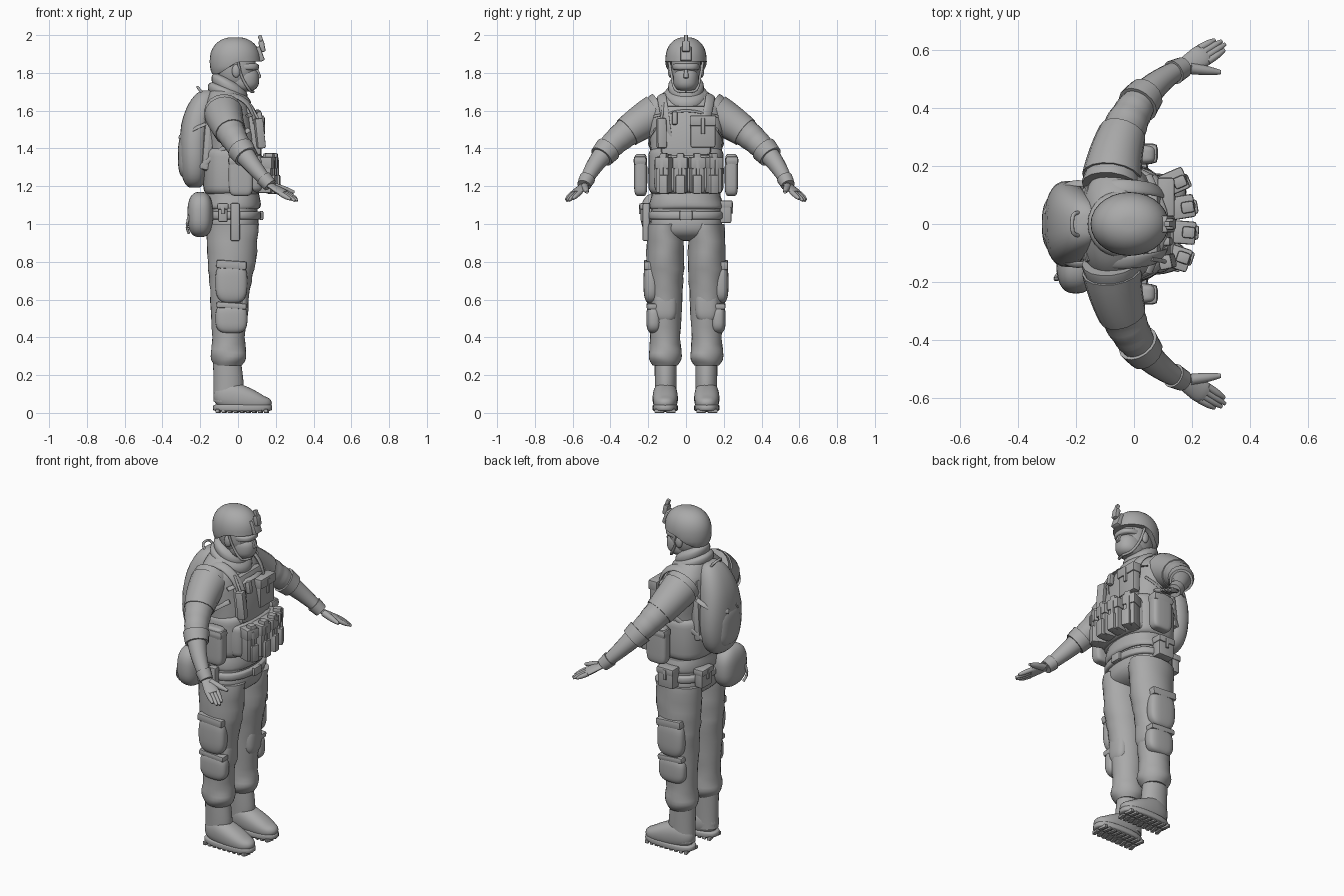
import bpy, bmesh
from math import sin, cos, pi, radians, copysign
from mathutils import Vector, Euler, Matrix

default_cube = bpy.data.objects.get("Cube")
if default_cube:
    bpy.data.objects.remove(default_cube, do_unlink=True)

grey = bpy.data.materials.new("plain grey")
grey.use_nodes = True
grey.diffuse_color = (.4, .4, .4, 1)
grey.node_tree.nodes["Principled BSDF"].inputs["Base Color"].default_value = grey.diffuse_color


def finish(name, bm):
    """Turn a bmesh into a smooth-shaded object that keeps its hard edges."""
    bmesh.ops.recalc_face_normals(bm, faces=bm.faces)
    mesh = bpy.data.meshes.new(name)
    bm.to_mesh(mesh)
    bm.free()
    mesh.materials.append(grey)
    mesh.shade_smooth()
    mesh.set_sharp_from_angle(angle=radians(40))
    obj = bpy.data.objects.new(name, mesh)
    bpy.context.collection.objects.link(obj)


def skin(name, rings):
    """Bridge rings of points and close both ends."""
    bm = bmesh.new()
    loops = [[bm.verts.new(point) for point in ring] for ring in rings]
    for low, high in zip(loops, loops[1:]):
        for j in range(len(low)):
            bm.faces.new((low[j - 1], low[j], high[j], high[j - 1]))
    bm.faces.new(loops[0])
    bm.faces.new(loops[-1])
    finish(name, bm)


def resample(rows, steps=4):
    """Smooth curve through rows of numbers."""
    result = []
    last = len(rows) - 1
    for i in range(last):
        before, start, end, after = (rows[min(max(i + k, 0), last)] for k in (-1, 0, 1, 2))
        for step in range(steps):
            t = step / steps
            result.append([b + t * (c - a + t * (2*a - 5*b + 4*c - d + t * (3*b - a - 3*c + d))) / 2
                           for a, b, c, d in zip(before, start, end, after)])
    return result + [rows[-1]]


def signed_power(value, power):
    return copysign(abs(value) ** (2 / power), value)


def outline(radius_u, radius_v, power, sides=28):
    """Points of a rounded-square outline with their angles."""
    for j in range(sides):
        angle = 2 * pi * j / sides
        yield angle, radius_u * signed_power(cos(angle), power), radius_v * signed_power(sin(angle), power)


def loft(name, rows, y=0, power=2.4, fold=0):
    """Upright body; rows are (height, centre x, radius x, radius y)."""
    rings = []
    for z, x, rx, ry in resample(rows):
        swell = lambda a: 1 + fold * (sin(z * 75 + 2 * sin(a * 2)) + .6 * sin(z * 40 - a * 3))
        rings.append([Vector((x + u * swell(a), y + v * swell(a), z)) for a, u, v in outline(rx, ry, power)])
    skin(name, rings)


def blob(name, centre, radii, power=3, edge=3, shape=None):
    """Rounded block; power squares its plan and edge squares its profile."""
    centre, (rx, ry, rz) = Vector(centre), radii
    rings = []
    for k in range(1, 20):
        tilt = pi * (k / 20 - .5)
        slim = signed_power(cos(tilt), edge)
        ring = [centre + Vector((u, v, rz * signed_power(sin(tilt), edge)))
                for a, u, v in outline(rx * slim, ry * slim, power)]
        rings.append([shape(point) for point in ring] if shape else ring)
    skin(name, rings)


def tube(name, points, radii, flat=1, side=None, fold=0):
    """Limb, finger or band along a path; side gives the wide direction."""
    path = resample([(*point, radius) for point, radius in zip(points, radii)])
    spots = [Vector(row[:3]) for row in path]
    rings = []
    for i, spot in enumerate(spots):
        along = (spots[min(i + 1, len(spots) - 1)] - spots[max(i - 1, 0)]).normalized()
        wide = side(spot, along) if side else along.cross(Vector((0, 0, 1)))
        wide = (wide - along * wide.dot(along)).normalized()
        thin = along.cross(wide)
        size = path[i][3] * (1 + fold * sin(i * 1.7))
        rings.append([spot + wide * u + thin * v for a, u, v in outline(size, size * flat, 2, 16)])
    skin(name, rings)


def cord(name, points, radius=.007):
    tube(name, points, [radius] * len(points))


def strap(name, points, width=.013):
    """A flat band lying on the torso."""
    core = Vector((0, 0, 1.4))
    tube(name, points, [width] * len(points), .35, lambda spot, along: along.cross(spot - core))


def box(name, centre, size, pitch=0, yaw=0, bevel=.01, taper=1):
    """A bevelled block; taper scales its top; turns are in degrees."""
    bm = bmesh.new()
    bmesh.ops.create_cube(bm, size=1)
    for v in bm.verts:
        if v.co.z > 0:
            v.co.xy *= taper
        v.co *= Vector(size)
    bmesh.ops.bevel(bm, geom=bm.edges[:], offset=bevel, segments=2, profile=.6, affect="EDGES")
    spin = Euler((0, radians(pitch), radians(yaw))).to_matrix().to_4x4()
    bm.transform(Matrix.Translation(centre) @ spin)
    finish(name, bm)


def pouch(name, centre, size, yaw=0):
    """A pouch with an overhanging lid and a closing tab."""
    depth, width, height = size
    centre = Vector(centre)
    out = Euler((0, 0, radians(yaw))).to_matrix() @ Vector((depth / 2, 0, 0))
    lift = Vector((0, 0, height / 3))
    box(name, centre, size, yaw=yaw)
    box(name + "_lid", centre + lift, (depth + .014, width + .01, height / 3), yaw=yaw)
    box(name + "_tab", centre + out + lift / 2, (.02, .02, height / 2), yaw=yaw, bevel=.004)


def trim_rim(point):
    """Raise the helmet's front rim above its nape."""
    drop = min(max(-point.x * 10, 0), 1)
    point.z = max(point.z, 1.86 - .065 * drop)
    return point


def lean_pack(point):
    """Narrow the pack upward and lean its top toward the shoulders."""
    rise = max(point.z - 1.42, 0)
    point.y *= 1 - rise
    point.x += .8 * rise * rise
    return point


def slope_toe(point):
    """Lower the boot from instep to toe."""
    point.z *= 1 - .42 * min(max((point.x + .04) / .18, 0), 1)
    return point


# Head, mask, eyewear and helmet
blob("skull", (-.01, 0, 1.83), (.105, .079, .12), 2, 2.2)
blob("face_mask", (.027, 0, 1.765), (.085, .068, .065), 2.2, 2.7)
blob("eyewear", (.03, 0, 1.832), (.081, .072, .02), 2.6, 4)
box("nose", (.105, 0, 1.795), (.03, .03, .05), pitch=-15, taper=.6)
loft("neck", [(1.6, -.05, .07, .07), (1.75, -.02, .06, .06)], power=2)
blob("helmet", (-.015, 0, 1.86), (.135, .11, .13), 2, 2.3, trim_rim)
box("mount_plate", (.115, 0, 1.9), (.03, .06, .08), pitch=-20)
box("mount_arm", (.127, 0, 1.94), (.03, .04, .06), pitch=-10)
box("mount_hook", (.12, 0, 1.98), (.02, .02, .04), pitch=-20, bevel=.004)

# Scarf and collar, highest at the nape
for name, height, drop, reach in (("collar", 1.66, .4, .115), ("scarf", 1.7, .5, .095)):
    blob(name, (-.045, 0, height), (reach, reach, .05), 2, 2.5,
         lambda point: point - Vector((0, 0, drop * point.x)))

# Torso, vest and belt
loft("torso", [(1, -.03, .13, .18), (1.2, -.03, .14, .185), (1.4, -.03, .135, .19), (1.54, -.05, .13, .2),
               (1.62, -.06, .12, .19), (1.68, -.07, .09, .14), (1.72, -.07, .07, .08)], fold=.006)
loft("jacket_hem", [(1.08, -.03, .14, .19), (1.1, -.03, .15, .194), (1.17, -.03, .14, .18)], fold=.008)
blob("vest", (-.03, 0, 1.28), (.155, .2, .13), 2.8, 7)
blob("pouch_panel", (.05, 0, 1.265), (.095, .17, .1), 4, 7)
blob("belt", (-.03, 0, 1.045), (.153, .2, .025), 2.4, 6)
blob("seat", (-.03, 0, 1), (.14, .19, .09), 2.4, 2.5)
box("buckle", (.125, 0, 1.045), (.02, .07, .05))
box("chest_plate", (.07, 0, 1.49), (.08, .27, .27), pitch=-9, bevel=.03, taper=.9)
box("back_plate", (-.155, 0, 1.46), (.06, .3, .36), pitch=4, bevel=.03, taper=.9)

# Row of magazine pouches fanned around the belly
for i in range(4):
    y = .145 - .087 * i
    x = .17 - 1.5 * y * y
    fan = y * 160
    pouch("magazine_pouch", (x, y, 1.26), (.075, .07, .19), fan)
    box("magazine", (x + .02, y, 1.35), (.045, .04, .05), yaw=fan)
    box("small_pouch", (x + .035, y, 1.21), (.04, .05, .1), yaw=fan)

# Chest equipment
pouch("map_pouch", (.11, .09, 1.49), (.045, .13, .17))
box("radio", (.115, -.13, 1.48), (.045, .05, .16), pitch=-6, yaw=12)
box("torch", (.115, -.06, 1.56), (.03, .03, .07), pitch=-8)
cord("radio_aerial", [(.11, -.13, 1.55), (.06, -.12, 1.64)])
strap("chest_strap", [(.05, -.17, 1.57), (.11, 0, 1.6), (.05, .17, 1.57)])

# Backpack
blob("backpack", (-.23, 0, 1.45), (.08, .15, .26), 2.4, 3, lean_pack)
blob("backpack_pocket", (-.265, 0, 1.36), (.053, .1, .12), 2.6, 3)
cord("carry_handle", [(-.18, -.04, 1.68), (-.21, -.03, 1.72), (-.21, .03, 1.72), (-.18, .04, 1.68)])

# Hip equipment
blob("dump_pouch", (-.2, -.13, 1.05), (.068, .11, .12), 2.6, 2.6)
cord("pouch_cord", [(-.24, -.18, 1.1), (-.27, -.19, 1), (-.26, -.17, .95)])
box("holster", (-.015, -.21, 1.01), (.05, .04, .2))
pouch("right_hip_pouch", (-.08, -.2, 1.06), (.08, .05, .1), -90)
pouch("left_hip_pouch", (-.03, .21, 1.065), (.06, .1, .12), 90)
pouch("rear_pouch", (-.18, .09, 1.06), (.05, .1, .11), 180)

for s in (-1, 1):
    # Ears and chin strap
    blob("ear", (-.01, s * .082, 1.81), (.022, .014, .035), 2, 2)
    cord("chin_strap", [(0, s * .09, 1.86), (.02, s * .075, 1.78), (.06, s * .055, 1.71), (.08, 0, 1.7)])

    # Harness: shoulder straps arch from chest to pack
    arch = [pi * (k / 6 - .1) for k in range(7)]
    strap("shoulder_strap", [(.14 * cos(a) - .04, s * (.1 + .03 * sin(a)), 1.5 + .18 * sin(a)) for a in arch], .026)
    strap("side_strap", [(-.2, s * .13, 1.3), (-.04, s * .195, 1.43), (.06, s * .165, 1.5)])
    strap("pack_strap", [(-.17, s * .14, 1.53), (-.24, s * .13, 1.5), (-.31, s * .04, 1.46)])
    blob("side_pouch", (.015, s * .24, 1.26), (.065, .035, .112), 4, 5)
    box("side_pouch_flap", (.015, s * .243, 1.335), (.135, .07, .05), bevel=.02)

    # Arm follows one bent, tapering path
    shoulder, elbow, wrist = (Vector((x, s * y, z)) for x, y, z in (
        (-.08, .13, 1.6), (-.05, .44, 1.44), (.17, .54, 1.205)))

    def arm_part(name, start, stop, swell, fold=0):
        spans = [start + (stop - start) * k / 6 for k in range(7)]
        path = [shoulder.lerp(elbow, t).lerp(elbow.lerp(wrist, t), t) for t in spans]
        tube(name, path, [swell * (.1 - .068 * t) for t in spans], fold=fold)

    arm_part("sleeve", 0, .63, 1, .02)
    arm_part("shoulder_flap", .05, .33, 1.07)
    arm_part("sleeve_cuff", .56, .66, 1.17)
    arm_part("forearm", .6, 1, .95)
    arm_part("glove_cuff", .92, 1, 1.15)

    # Hand with the thumb turned forward
    reach = Vector((.76, s * .47, -.45))
    spread = Vector((.54, s * -.83, .15))
    place = lambda forward, sideways: wrist + reach * forward + spread * sideways
    tube("palm", [place(t, 0) for t in (0, .04, .08, .1)], (.03, .036, .04, .036), .42,
         lambda spot, along: spread)
    for i, length in enumerate((.08, .095, .09, .07)):
        offset = .027 - .018 * i
        tube("finger", [place(.09 + length * t, offset * (1 - t / 9)) for t in (0, .6, 1)], (.013, .012, .006))
    tube("thumb", [place(t, t * .75) for t in (.02, .07, .11)], (.02, .016, .008))

    # Trouser legs, pockets and knee patches
    loft("trouser_leg", [(1, -.03, .14, .095), (.8, -.033, .127, .1), (.65, -.043, .106, .093),
                         (.4, -.05, .087, .08), (.3, -.05, .095, .088), (.25, -.05, .07, .065)],
         y=s * .11, power=2, fold=.02)
    for name, height, tall, out in (("cargo", .69, .11, .185), ("shin", .5, .08, .17)):
        blob(name + "_pocket", (-.035, s * out, height), (.085, .04, tall), 3, 3)
        box(name + "_flap", (-.035, s * (out + .008), height + tall * .85), (.16, .06, tall * .4), pitch=4)
    blob("knee_patch", (.015, s * .11, .57), (.04, .062, .09), 2.5, 3)

    # Boots with treaded soles
    loft("boot_shaft", [(.06, -.06, .07, .055), (.14, -.05, .08, .057), (.3, -.06, .072, .058)],
         y=s * .108, power=2)
    blob("boot_foot", (.024, s * .11, .09), (.155, .067, .085), 2.4, 2.3, slope_toe)
    blob("boot_sole", (.024, s * .11, .027), (.157, .067, .02), 2.5, 5)
    for k in range(9):
        for side in (-1, 1):
            box("sole_tread", (k * .032 - .105, s * .11 + side * .03, .01), (.02, .05, .02),
                yaw=side * 12, bevel=.004)
